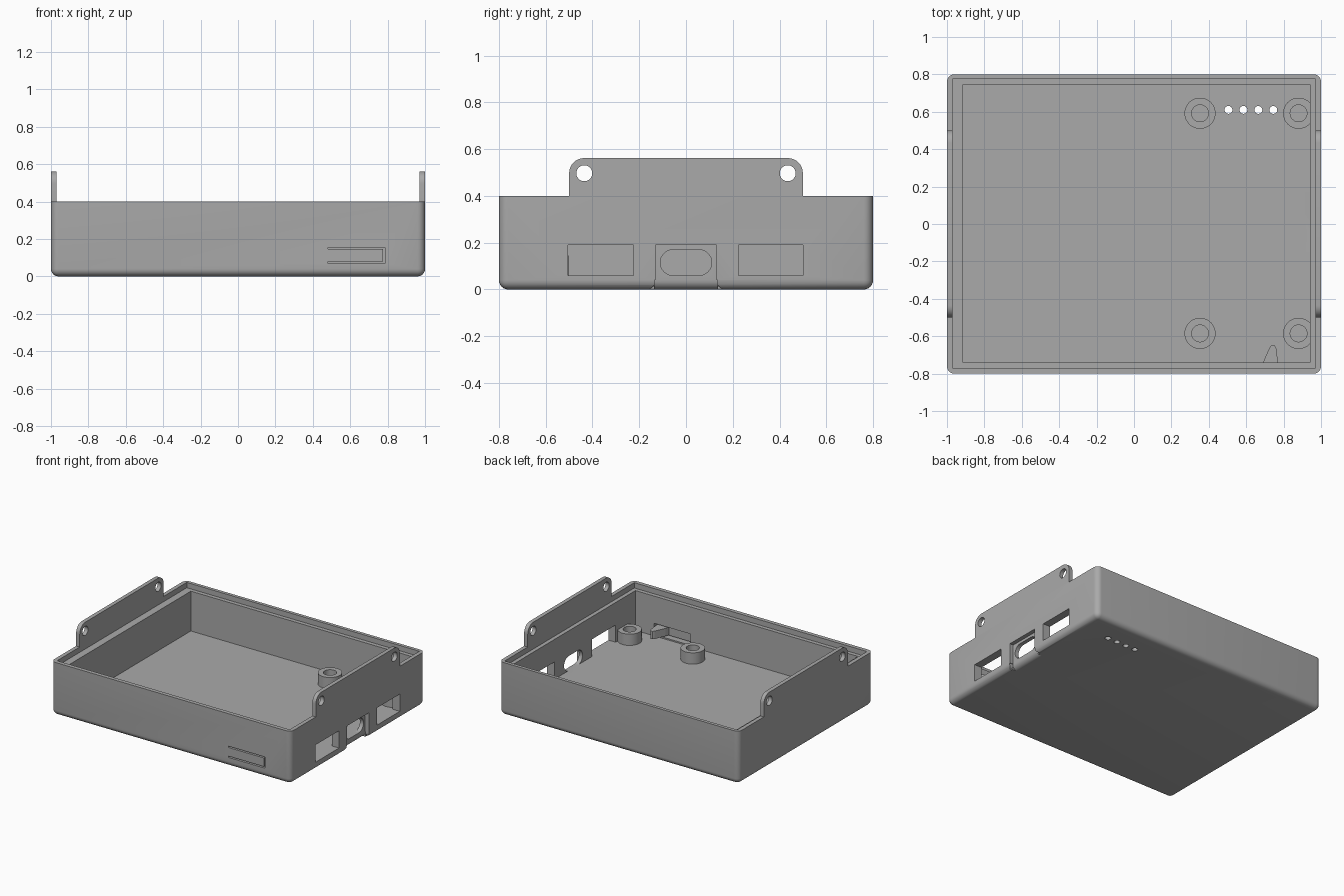
import bpy, bmesh
from math import cos, sin, pi, radians
from mathutils import Vector

if "Cube" in bpy.data.objects:
    bpy.data.objects.remove(bpy.data.objects["Cube"])

plastic = bpy.data.materials.new("grey_plastic")
plastic.use_nodes = True
GREY = (0.4, 0.4, 0.4, 1)
plastic.diffuse_color = GREY
plastic.node_tree.nodes["Principled BSDF"].inputs["Base Color"].default_value = GREY


def finish(name, bm):
    bmesh.ops.recalc_face_normals(bm, faces=bm.faces)
    mesh = bpy.data.meshes.new(name)
    bm.to_mesh(mesh)
    bm.free()
    mesh.materials.append(plastic)
    obj = bpy.data.objects.new(name, mesh)
    bpy.context.collection.objects.link(obj)
    return obj


def prism(name, axis, points, lo, hi):
    """Extrude a flat outline along an axis; outline uses the other two axes in order."""
    def place(p, d):
        c = list(p)
        c.insert("xyz".index(axis), d)
        return c
    bm = bmesh.new()
    face = bm.faces.new([bm.verts.new(place(p, lo)) for p in points])
    top = bmesh.ops.extrude_face_region(bm, geom=[face])["geom"]
    shift = Vector(place((0, 0), hi - lo))
    bmesh.ops.translate(bm, vec=shift, verts=[v for v in top if isinstance(v, bmesh.types.BMVert)])
    return finish(name, bm)


def rect(a0, a1, b0, b1):
    return [(a0, b0), (a1, b0), (a1, b1), (a0, b1)]


def arc(a, b, r, start, end, n=8):
    return [(a + r * cos(radians(start + (end - start) * i / n)),
             b + r * sin(radians(start + (end - start) * i / n))) for i in range(n + 1)]


def circle(a, b, r, n=40):
    return arc(a, b, r, 0, 360, n)[:-1]


def cut(obj, *cutters):
    bpy.context.view_layer.objects.active = obj
    for c in cutters:
        mod = obj.modifiers.new("cut", 'BOOLEAN')
        mod.operation = 'DIFFERENCE'
        mod.solver = 'EXACT'
        mod.object = c
        bpy.ops.object.modifier_apply(modifier=mod.name)
        bpy.data.objects.remove(c)


def smooth(obj):
    bpy.ops.object.select_all(action='DESELECT')
    obj.select_set(True)
    bpy.context.view_layer.objects.active = obj
    bpy.ops.object.shade_smooth_by_angle(angle=radians(30))


FLOOR, LEDGE, RIM, R = 0.06, 0.36, 0.4, 0.04

# Tray body with rounded corners and bottom edges
bm = bmesh.new()
bmesh.ops.create_cube(bm, size=1)
for v in bm.verts:
    v.co = (v.co.x * 2, v.co.y * 1.6, (v.co.z + 0.5) * RIM)
round_edges = [e for e in bm.edges if min(v.co.z for v in e.verts) < 0.1]
bmesh.ops.bevel(bm, geom=round_edges, offset=R, segments=6, profile=0.5, affect='EDGES')
tray = finish("tray", bm)

# Inner cavity and stepped lip
cut(tray,
    prism("cavity", "z", rect(-0.915, 0.94, -0.74, 0.745), FLOOR, 0.6),
    prism("lip", "z", rect(-0.97, 0.97, -0.77, 0.775), LEDGE, 0.6))

# Side ports: two windows, a recess flowing into the bottom edge, and a slot
flare = arc(0.13 + R, R, R, 180, 270)
recess = ([(0.13, 0.19)] + flare + [(0.13 + R, -0.1), (-0.13 - R, -0.1)]
          + [(-y, z) for y, z in reversed(flare)] + [(-0.13, 0.19)])
edge = arc(0.97 - R, R, R, 0, -90) + [(0.97 - R, -0.05), (1.1, -0.05), (1.1, R)]
slot = arc(0.055, 0.115, 0.055, -90, 90, 16) + arc(-0.055, 0.115, 0.055, 90, 270, 16)
cut(tray,
    prism("window_a", "x", rect(-0.505, -0.225, FLOOR, 0.19), 0.9, 1.1),
    prism("window_b", "x", rect(0.225, 0.5, FLOOR, 0.19), 0.9, 1.1),
    prism("recess", "x", recess, 0.97, 1.1),
    prism("recess_edge", "y", edge, -0.135, 0.135),
    prism("slot", "x", slot, 0.9, 1.1))

# Flexible button: thinned pocket inside, U-shaped slit through the wall
slit = [(0.48, 0.07), (0.785, 0.07), (0.785, 0.155), (0.48, 0.155),
        (0.48, 0.145), (0.775, 0.145), (0.775, 0.08), (0.48, 0.08)]
cut(tray,
    prism("pocket", "y", rect(0.48, 0.785, 0.07, 0.155), -0.77, -0.7),
    prism("slit", "y", slit, -0.9, -0.7))

# Indicator light holes through the floor
for i in range(4):
    cut(tray, prism("light_hole", "z", circle(0.505 + 0.08 * i, 0.61, 0.021, 24), -0.1, 0.1))
smooth(tray)

# Button wedge
prism("button_wedge", "z", [(0.68, -0.775), (0.77, -0.775), (0.77, -0.74), (0.76, -0.66),
                            (0.75, -0.648), (0.735, -0.648), (0.725, -0.66), (0.69, -0.74)],
      0.083, 0.142)

# Screw bosses
for depth, y in (("back", 0.592), ("front", -0.585)):
    for side, x in (("inner", 0.353), ("outer", 0.88)):
        boss = prism(f"{depth}_{side}_boss", "z", circle(x, y, 0.083), 0.05, 0.145)
        cut(boss, prism("boss_hole", "z", circle(x, y, 0.045), 0, 0.3))
        smooth(boss)

# Mounting tabs with a screw hole at each end
outline = ([(-0.5, RIM), (0.5, RIM)] + arc(0.435, 0.497, 0.065, 0, 90)
           + arc(-0.435, 0.497, 0.065, 90, 180))
for name, lo in (("left_tab", 0.97), ("right_tab", -1.0)):
    tab = prism(name, "x", outline, lo, lo + 0.03)
    cut(tab, *[prism("tab_hole", "x", circle(y, 0.497, 0.034), lo - 0.1, lo + 0.1)
               for y in (-0.435, 0.435)])
    smooth(tab)
